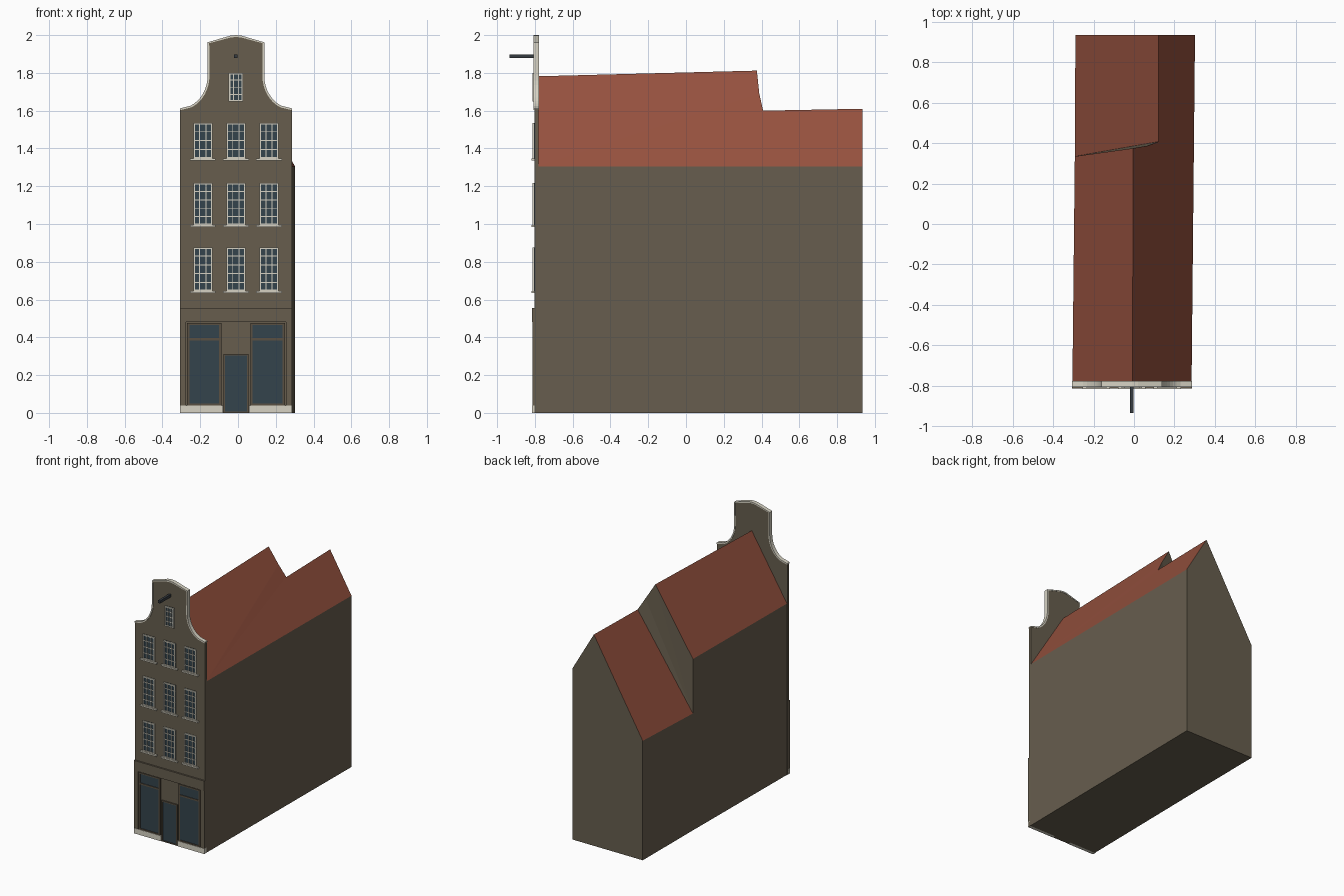
import bpy, bmesh, math
from mathutils import Vector

if "Cube" in bpy.data.objects:
    bpy.data.objects.remove(bpy.data.objects["Cube"])


def material(name, rgb):
    m = bpy.data.materials.new(name)
    m.diffuse_color = (*rgb, 1)
    m.use_nodes = True
    m.node_tree.nodes["Principled BSDF"].inputs["Base Color"].default_value = m.diffuse_color
    return m


WALL = material("brown_brick", (0.135, 0.111, 0.076))
ROOF = material("red_tile", (0.30, 0.082, 0.048))
TRIM = material("pale_stone", (0.68, 0.65, 0.55))
GLASS = material("dark_glass", (0.034, 0.056, 0.072))
FRAME = material("shop_wood", (0.102, 0.080, 0.054))
IRON = material("dark_beam", (0.036, 0.044, 0.052))


def make(name, bm, *mats):
    bmesh.ops.recalc_face_normals(bm, faces=bm.faces)
    me = bpy.data.meshes.new(name)
    bm.to_mesh(me)
    bm.free()
    for m in mats:
        me.materials.append(m)
    ob = bpy.data.objects.new(name, me)
    bpy.context.collection.objects.link(ob)
    return ob


def add_box(bm, x0, x1, y0, y1, z0, z1):
    vs = bmesh.ops.create_cube(bm, size=1)["verts"]
    for v in vs:
        v.co = ((x0 + x1) / 2 + v.co.x * (x1 - x0),
                (y0 + y1) / 2 + v.co.y * (y1 - y0),
                (z0 + z1) / 2 + v.co.z * (z1 - z0))


def boxes(name, mat, items):
    bm = bmesh.new()
    for b in items:
        add_box(bm, *b)
    return make(name, bm, mat)


def prism(bm, pts, y0, y1):
    """Extrude an x-z outline along y."""
    a = [bm.verts.new((p[0], y0, p[1])) for p in pts]
    b = [bm.verts.new((p[0], y1, p[1])) for p in pts]
    bm.faces.new(a)
    bm.faces.new(b[::-1])
    for i in range(len(pts)):
        j = (i + 1) % len(pts)
        bm.faces.new((a[i], b[i], b[j], a[j]))


# House body: tall front block and lower rear block sharing the right roof slope
P = {
    "fl0": (-0.305, -0.785, 0), "fr0": (0.285, -0.785, 0),
    "fl": (-0.305, -0.785, 1.305), "fr": (0.285, -0.785, 1.305),
    "ft": (-0.008, -0.785, 1.782),
    "ml0": (-0.293, 0.335, 0), "ml": (-0.293, 0.335, 1.305),
    "mt": (-0.004, 0.375, 1.812), "mk": (0.07, 0.388, 1.69),
    "rt": (0.122, 0.408, 1.60), "rl": (-0.293, 0.335, 0.89),
    "bl0": (-0.290, 0.935, 0), "br0": (0.302, 0.935, 0),
    "bl": (-0.290, 0.935, 0.91), "br": (0.302, 0.935, 1.305),
    "bt": (0.122, 0.935, 1.61),
}
bm = bmesh.new()
V = {k: bm.verts.new(p) for k, p in P.items()}
walls = ["fl0 fr0 fr ft fl", "fr0 br0 br fr", "br0 bl0 bl bt br",
         "bl0 ml0 rl bl", "ml0 fl0 fl ml rl", "fl0 ml0 bl0 br0 fr0",
         "rl ml mt", "rl mt mk", "rl mk rt"]
roofs = ["fl ml mt ft", "fr br bt rt", "fr rt mk", "fr mk mt ft", "rl rt bt bl"]
for group, index in ((walls, 0), (roofs, 1)):
    for names in group:
        bm.faces.new([V[n] for n in names.split()]).material_index = index
make("house_body", bm, WALL, ROOF)

# Neck gable outline, left half mirrored about the facade centre
CX = -0.011
half = [(-0.297, 1.612), (-0.27, 1.619)]
for i in range(1, 10):
    t = math.radians(14 + (90 - 14) * i / 9)
    half.append((-0.297 + 0.147 * math.sin(t), 1.785 - 0.172 * math.cos(t)))
half += [(-0.15, 1.962), (-0.03, 1.997), (0, 2.0)]
outline = [Vector(p) for p in half + [(-x, z) for x, z in half[-2::-1]]]


def inset(pts, d):
    out = []
    for i, p in enumerate(pts):
        t = (pts[min(i + 1, len(pts) - 1)] - pts[max(i - 1, 0)]).normalized()
        out.append(p + Vector((t.y, -t.x)) * d)
    return out


def shift(pts):
    return [(p[0] + CX, p[1]) for p in pts]


inner = inset(outline, 0.004)
inner[0].x, inner[-1].x = -0.297, 0.297
bm = bmesh.new()
prism(bm, shift([(-0.297, 0)] + inner + [(0.297, 0)]), -0.803, -0.78)
make("facade", bm, WALL)

# Stone coping along the gable edge
low = inset(outline, 0.010)
low[0].x, low[-1].x = -0.297, 0.297
bm = bmesh.new()
prism(bm, shift(outline + low[::-1]), -0.808, -0.778)
make("gable_coping", bm, TRIM)

# Sash windows: glass, pale frame with glazing bars, sill
COLS = (-0.186, CX, 0.164)
windows = [(x, 0.10, z0, z1, rows, True)
           for z0, z1, rows in ((0.645, 0.876, 5), (0.995, 1.216, 5), (1.348, 1.535, 4))
           for x in COLS]
windows.append((CX, 0.076, 1.648, 1.80, 4, False))
panes, bars, sills = [], [], []
for x, w, z0, z1, rows, sill in windows:
    a, b = x - w / 2, x + w / 2
    f, m = 0.008, 0.005
    panes.append((a, b, -0.806, -0.80, z0, z1))
    bars += [(a, a + f, -0.813, -0.80, z0, z1), (b - f, b, -0.813, -0.80, z0, z1),
             (a, b, -0.8128, -0.80, z0, z0 + f), (a, b, -0.8128, -0.80, z1 - f, z1)]
    for i in (1, 2):
        c = a + w * i / 3
        bars.append((c - m / 2, c + m / 2, -0.811, -0.80, z0, z1))
    for i in range(1, rows):
        c = z0 + (z1 - z0) * i / rows
        bars.append((a, b, -0.8105, -0.80, c - m / 2, c + m / 2))
    if sill:
        sills.append((x - 0.068, x + 0.068, -0.817, -0.80, z0 - 0.011, z0))
boxes("window_glass", GLASS, panes)
boxes("window_frames", TRIM, bars)
boxes("window_sills", TRIM, sills)

# Shop front: fascia, side posts, frames, glazing, door, plinths
boxes("shop_fascia", WALL, [(-0.308, 0.286, -0.815, -0.79, 0.48, 0.556)])
boxes("shop_posts", WALL, [(-0.308, -0.275, -0.812, -0.79, 0.04, 0.48),
                           (0.253, 0.286, -0.812, -0.79, 0.04, 0.48)])
frames, glazing = [], []
for a, b in ((-0.27, -0.088), (0.066, 0.248)):
    f = 0.012
    frames += [(a, a + f, -0.812, -0.80, 0.04, 0.475), (b - f, b, -0.812, -0.80, 0.04, 0.475),
               (a, b, -0.8115, -0.80, 0.04, 0.05), (a, b, -0.8115, -0.80, 0.465, 0.475),
               (a, b, -0.8115, -0.80, 0.384, 0.396)]
    glazing.append((a + f / 2, b - f / 2, -0.807, -0.80, 0.045, 0.47))
frames += [(-0.077, -0.069, -0.812, -0.80, 0, 0.312), (0.047, 0.055, -0.812, -0.80, 0, 0.312),
           (-0.077, 0.055, -0.8115, -0.80, 0.303, 0.312),
           (-0.077, 0.055, -0.8115, -0.80, 0, 0.008)]
boxes("shop_frames", FRAME, frames)
boxes("shop_glass", GLASS, glazing)
boxes("front_door", GLASS, [(-0.073, 0.051, -0.807, -0.80, 0.004, 0.308)])
boxes("stone_plinths", TRIM, [(-0.308, -0.08, -0.814, -0.79, 0, 0.04),
                              (0.058, 0.286, -0.814, -0.79, 0, 0.04)])

# Hoisting beam above the attic window
boxes("hoist_beam", IRON, [(CX - 0.009, CX + 0.009, -0.935, -0.79, 1.878, 1.898)])
